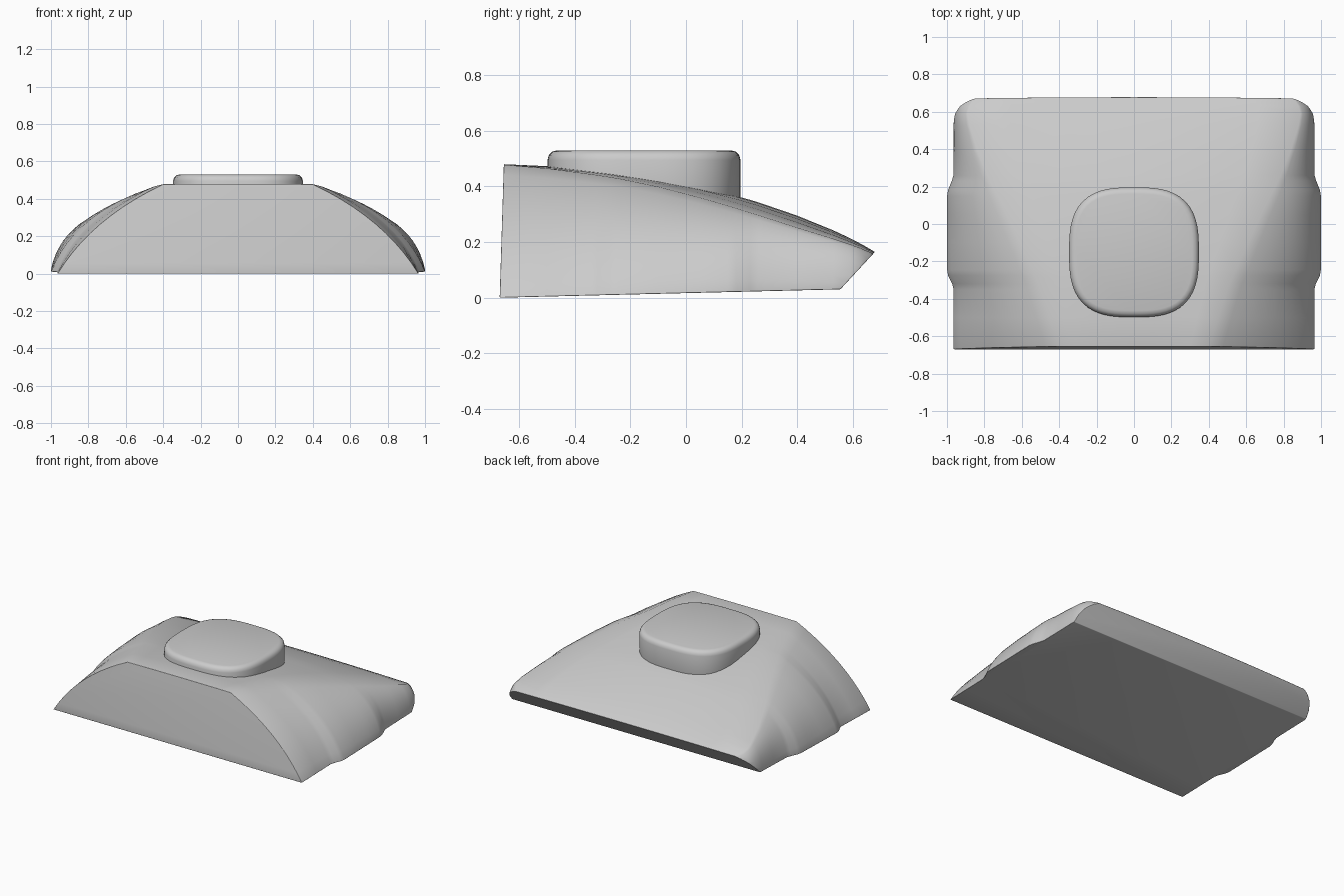
import bpy, bmesh, math
from mathutils import Vector

if "Cube" in bpy.data.objects:
    bpy.data.objects.remove(bpy.data.objects["Cube"])


def finish(bm, name, bevel, angle=35):
    bmesh.ops.recalc_face_normals(bm, faces=bm.faces)
    mesh = bpy.data.meshes.new(name)
    bm.to_mesh(mesh)
    bm.free()
    ob = bpy.data.objects.new(name, mesh)
    bpy.context.collection.objects.link(ob)
    mod = ob.modifiers.new("soft_edges", 'BEVEL')
    mod.width, mod.segments = bevel, 3
    mod.limit_method, mod.angle_limit = 'ANGLE', math.radians(angle)
    bpy.context.view_layer.objects.active = ob
    ob.select_set(True)
    bpy.ops.object.modifier_apply(modifier=mod.name)
    bpy.ops.object.shade_smooth_by_angle(angle=math.radians(35))
    ob.select_set(False)
    return ob


def loft(bm, rings):
    loops = [[bm.verts.new(p) for p in r] for r in rings]
    n = len(loops[0])
    for a, b in zip(loops, loops[1:]):
        for i in range(n):
            j = (i + 1) % n
            bm.faces.new((a[i], a[j], b[j], b[i]))
    bm.faces.new(loops[0])
    bm.faces.new(loops[-1])


# Body stations: y, centre height, shoulder height, shoulder x, half width
STATIONS = [
    (-0.670, 0.480, 0.478, 0.40, 0.965),
    (-0.500, 0.473, 0.465, 0.45, 0.965),
    (-0.350, 0.460, 0.445, 0.50, 0.965),
    (-0.320, 0.457, 0.441, 0.51, 0.973),
    (-0.275, 0.452, 0.434, 0.53, 0.995),
    (-0.245, 0.448, 0.429, 0.545, 1.0),
    (-0.100, 0.426, 0.399, 0.61, 1.0),
    (0.050, 0.397, 0.360, 0.68, 1.0),
    (0.150, 0.373, 0.331, 0.73, 1.0),
    (0.180, 0.366, 0.322, 0.745, 0.995),
    (0.230, 0.352, 0.306, 0.77, 0.975),
    (0.260, 0.343, 0.297, 0.785, 0.966),
    (0.400, 0.295, 0.252, 0.84, 0.965),
    (0.530, 0.242, 0.212, 0.88, 0.965),
    (0.590, 0.214, 0.192, 0.89, 0.960),
    (0.630, 0.193, 0.177, 0.88, 0.945),
    (0.660, 0.176, 0.164, 0.86, 0.920),
    (0.690, 0.158, 0.149, 0.83, 0.880),
]


def section(y, zc, ze, s, w):
    zb = 0.03 * (y + 0.67) / 1.22
    k = min(1, max(0, (y + 0.67) / 1.3))
    cx = s + (w - s) * (0.68 + 0.25 * k)
    cz = ze - (ze - zb) * (0.38 - 0.12 * k)
    half = []
    for i in range(11):                      # flank curve, bottom to shoulder
        t = 1 - i / 10
        half.append((s * (1 - t) ** 2 + 2 * cx * t * (1 - t) + w * t * t,
                     ze * (1 - t) ** 2 + 2 * cz * t * (1 - t) + zb * t * t))
    for u in (0.75, 0.5, 0.25):              # cambered top
        half.append((s * u, zc + (ze - zc) * u * u))
    pts = half + [(0, zc)] + [(-x, z) for x, z in reversed(half)]
    lean = 0.015 if y < -0.6 else 0
    return [Vector((x, y + lean * z / 0.48, z)) for x, z in pts]


bm = bmesh.new()
loft(bm, [section(*st) for st in STATIONS])
# Undercut rear face
cut = bmesh.ops.bisect_plane(
    bm, geom=bm.verts[:] + bm.edges[:] + bm.faces[:], dist=1e-5,
    plane_co=(0, 0.555, 0.03), plane_no=(0, 0.13, -0.12), clear_outer=True)
rim = [e for e in bm.edges if e.is_boundary]
bmesh.ops.holes_fill(bm, edges=rim, sides=0)
bmesh.ops.dissolve_limit(bm, angle_limit=0.001, verts=bm.verts[:], edges=bm.edges[:])
finish(bm, "wedge_body", 0.016)

# Rounded-square raised button on top
N, R = 64, 0.347


def squircle(z):
    ring = []
    for i in range(N):
        a = 2 * math.pi * i / N
        c, s = math.cos(a), math.sin(a)
        r = R / (abs(c) ** 2.9 + abs(s) ** 2.9) ** (1 / 2.9)
        ring.append((r * c, -0.151 + r * s, z))
    return ring


bm = bmesh.new()
loft(bm, [squircle(0.30), squircle(0.53)])
finish(bm, "top_button", 0.035, 50)
